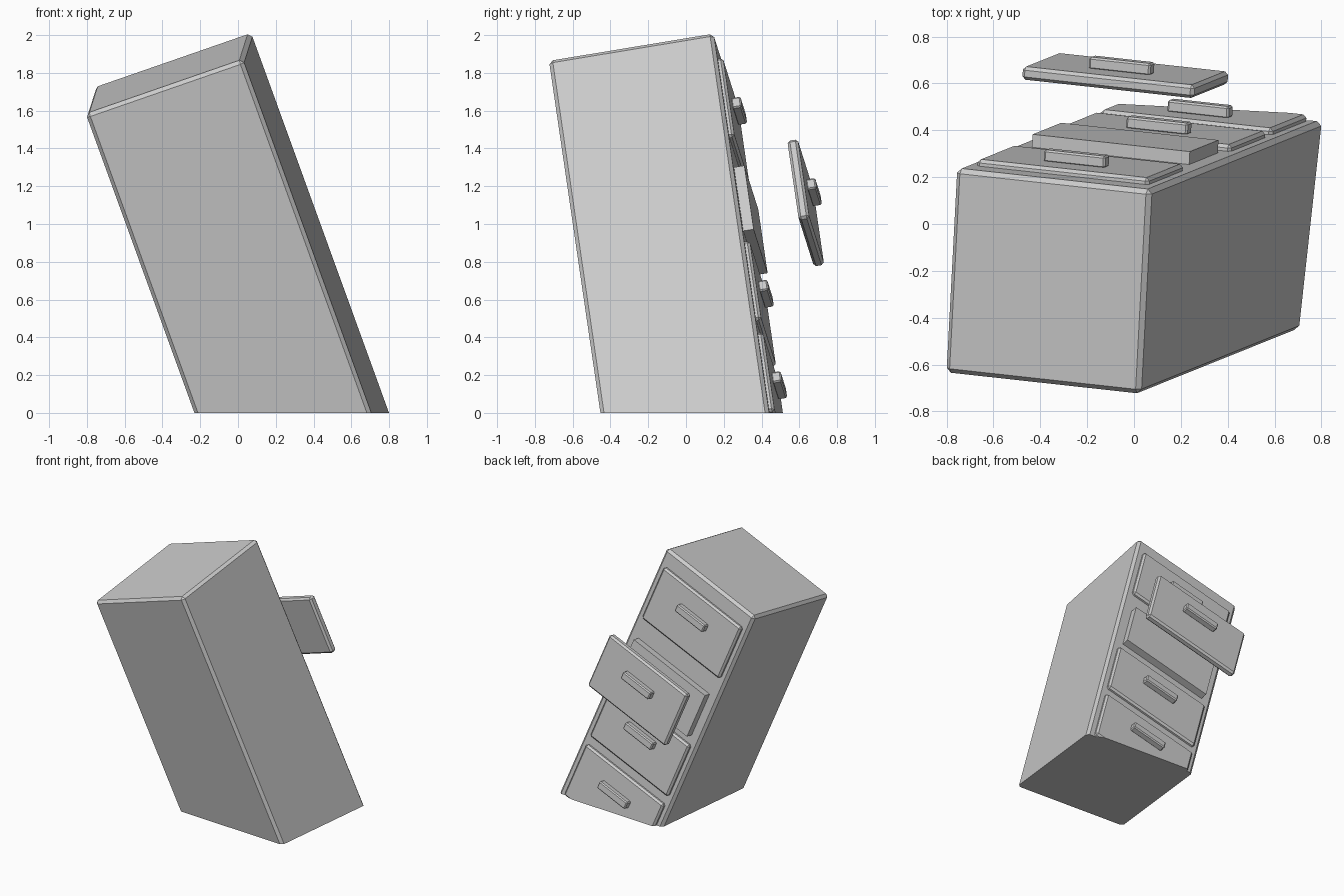
import bpy
import bmesh
from mathutils import Matrix, Vector

cube = bpy.data.objects.get("Cube")
if cube:
    bpy.data.objects.remove(cube, do_unlink=True)

grey = bpy.data.materials.new("metal_grey")
grey.use_nodes = True
grey.diffuse_color = (0.6, 0.6, 0.6, 1)
grey.node_tree.nodes["Principled BSDF"].inputs["Base Color"].default_value = (0.6, 0.6, 0.6, 1)

# Lean of the cabinet: its own width, depth and height axes
up = Vector((-0.363, -0.146, 1)).normalized()
across = Vector((1, -0.11, 0.347))
across = (across - up * across.dot(up)).normalized()
depth = up.cross(across)
LEAN = Matrix((across, depth, up)).transposed().to_4x4()


def box(name, low, high, chamfer=0.0):
    """Chamfered box in the leaning frame, cut off flat at the ground."""
    low, high = Vector(low), Vector(high)
    bm = bmesh.new()
    bmesh.ops.create_cube(bm, size=1)
    bmesh.ops.scale(bm, vec=high - low, verts=bm.verts)
    bmesh.ops.translate(bm, vec=(low + high) / 2, verts=bm.verts)
    if chamfer:
        bmesh.ops.bevel(bm, geom=bm.edges[:], offset=chamfer, segments=1,
                        profile=0.5, affect='EDGES')
    bmesh.ops.transform(bm, matrix=LEAN, verts=bm.verts)
    # Slice away whatever is sunk below the ground and close the cut
    cut = bmesh.ops.bisect_plane(bm, geom=bm.verts[:] + bm.edges[:] + bm.faces[:],
                                 plane_co=(0, 0, 0), plane_no=(0, 0, 1),
                                 clear_inner=True)["geom_cut"]
    rim = [e for e in cut if isinstance(e, bmesh.types.BMEdge)]
    if rim:
        bmesh.ops.contextual_create(bm, geom=rim)
    bmesh.ops.recalc_face_normals(bm, faces=bm.faces)
    mesh = bpy.data.meshes.new(name)
    bm.to_mesh(mesh)
    bm.free()
    mesh.materials.append(grey)
    obj = bpy.data.objects.new(name, mesh)
    bpy.context.collection.objects.link(obj)
    return obj


# Cabinet body
box("cabinet_body", (-0.177, -0.411, -0.6), (0.708, 0.474, 1.832), 0.02)

# Four drawers from top to bottom; the second is pulled out
MID = 0.262
PITCH = 0.52
for i, place in enumerate(("top", "second", "third", "bottom")):
    c = 1.482 - PITCH * i
    pull = 0.33 if place == "second" else 0
    box(place + "_drawer_front",
        (MID - 0.39, 0.445 + pull, c - 0.225),
        (MID + 0.39, 0.502 + pull, c + 0.225), 0.014)
    box(place + "_drawer_handle",
        (MID - 0.139, 0.497 + pull, c + 0.022),
        (MID + 0.139, 0.55 + pull, c + 0.082), 0.008)

# Inner box left showing behind the pulled-out drawer
box("drawer_box", (MID - 0.357, 0.42, 0.735), (MID + 0.357, 0.53, 1.097))
